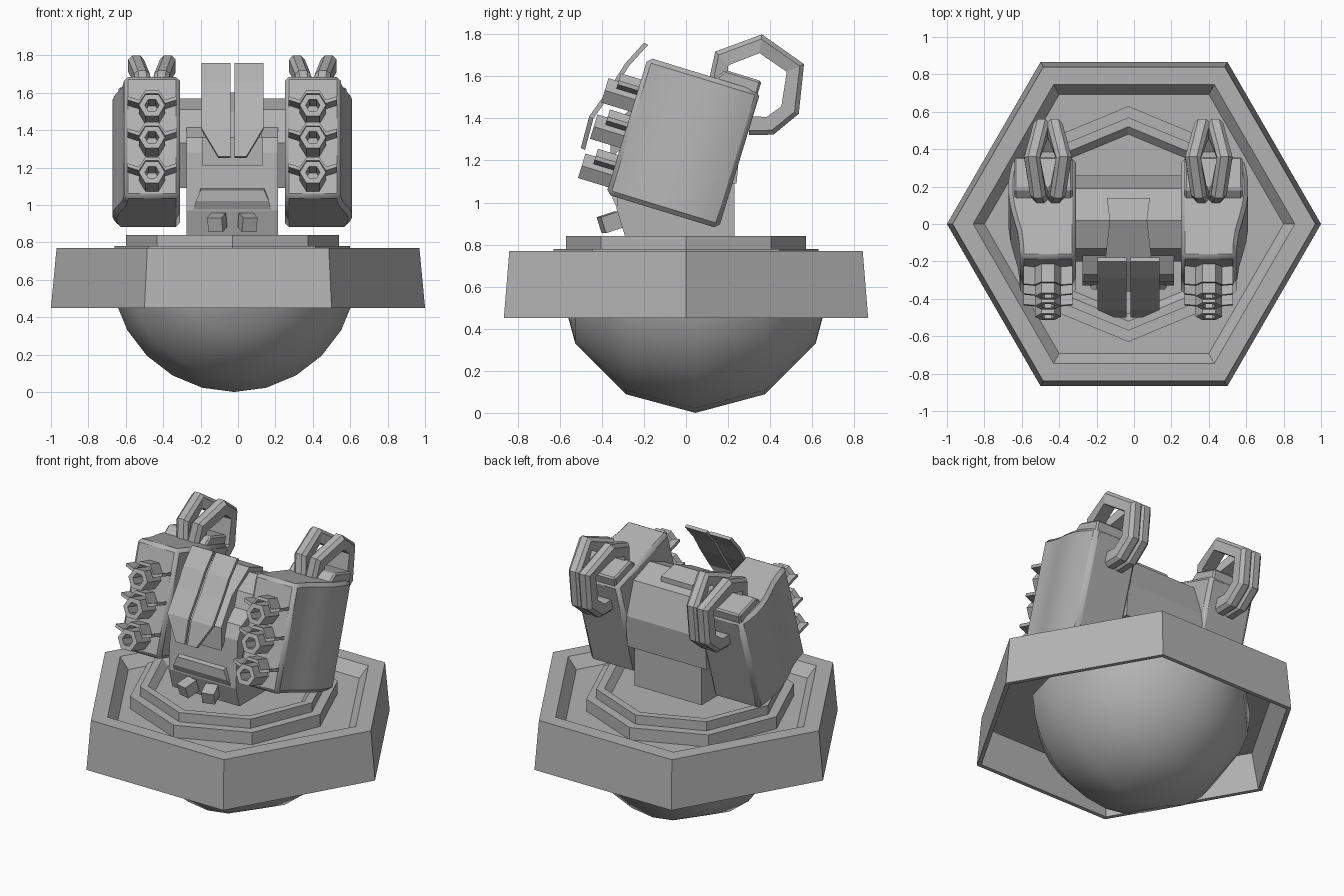
import bpy, bmesh, math
from mathutils import Vector

if "Cube" in bpy.data.objects:
    bpy.data.objects.remove(bpy.data.objects["Cube"])

CX = -0.03                                    # turret centre line
TILT = math.radians(17)
grey = bpy.data.materials.new("grey")
grey.diffuse_color = (0.45, 0.45, 0.45, 1)
grey.use_nodes = True
grey.node_tree.nodes["Principled BSDF"].inputs["Base Color"].default_value = grey.diffuse_color


def finish(name, bm, bevel=0, smooth=None):
    bmesh.ops.recalc_face_normals(bm, faces=bm.faces)
    me = bpy.data.meshes.new(name)
    bm.to_mesh(me)
    bm.free()
    me.materials.append(grey)
    ob = bpy.data.objects.new(name, me)
    bpy.context.collection.objects.link(ob)
    if bevel:
        m = ob.modifiers.new("bevel", 'BEVEL')
        m.width, m.segments, m.limit_method = bevel, 1, 'ANGLE'
        m.angle_limit = math.radians(40)
    if smooth:
        bpy.ops.object.select_all(action='DESELECT')
        ob.select_set(True)
        bpy.context.view_layer.objects.active = ob
        bpy.ops.object.shade_smooth_by_angle(angle=math.radians(smooth))
    return ob


def loft(name, rings, bevel=0, smooth=None):
    """Skin a list of equal-length rings and cap both ends."""
    bm = bmesh.new()
    vs = [[bm.verts.new(p) for p in r] for r in rings]
    n = len(rings[0])
    for a, b in zip(vs, vs[1:]):
        for i in range(n):
            j = (i + 1) % n
            bm.faces.new((a[i], a[j], b[j], b[i]))
    bm.faces.new(vs[0])
    bm.faces.new(vs[-1])
    return finish(name, bm, bevel, smooth)


def ngon(n, r, z, cx=0):
    return [(cx + r * math.cos(i * math.tau / n), r * math.sin(i * math.tau / n), z) for i in range(n)]


def slab(name, profile, half, bevel=0, cx=CX):
    """Extrude a (y, z) profile across x."""
    return loft(name, [[(cx + s * half, y, z) for y, z in profile] for s in (-1, 1)], bevel)


# ---- base ----
loft("hex_base", [ngon(6, r, z) for r, z in
     ((.92, .68), (.97, .45), (1, .45), (.97, .77), (.86, .77), (.80, .70))])
loft("turntable_skirt", [ngon(8, r, z, CX) for r, z in ((.63, .69), (.63, .78), (.57, .78))])
loft("turntable_ring", [ngon(8, r, z, CX) for r, z in
     ((.57, .77), (.57, .84), (.52, .84), (.48, .80), (.40, .80))])

# ---- dome below, poles along y ----
bm = bmesh.new()
bmesh.ops.create_uvsphere(bm, u_segments=24, v_segments=6, radius=.66)
for v in bm.verts:
    x, y, z = v.co
    v.co = (x - .02, z + .045, y + .66)
bmesh.ops.bisect_plane(bm, geom=bm.verts[:] + bm.edges[:] + bm.faces[:],
                       plane_co=(0, 0, .66), plane_no=(0, 0, 1), clear_outer=True)
finish("dome", bm, smooth=60)

# ---- central body ----
slab("torso", [(.23, .84), (.23, 1.3), (-.1, 1.45), (-.27, 1.36), (-.31, 1.28), (-.33, .97), (-.29, .84)], .245)
slab("axle_block", [(.24, 1.09), (.26, 1.3), (.19, 1.51), (.02, 1.57), (-.13, 1.51), (-.2, 1.33), (-.1, 1.09)], .29)
loft("head_band", [[(CX - w, y, z), (CX + w, y, z), (CX + w, y, z - .15), (CX - w, y, z - .15)]
                   for y, z, w in ((.14, 1.56, .115), (.02, 1.60, .10), (-.2, 1.50, .125), (-.36, 1.36, .16))])
loft("brow_ledge", [[(CX - w0, y, z0), (CX + w0, y, z0), (CX + w1, y, z1), (CX - w1, y, z1)]
                    for y, z0, w0, z1, w1 in ((-.28, 1.10, .17, .87, .24), (-.35, 1.08, .17, 1.02, .195))])
for s in (-1, 1):
    # chin studs
    c, f = Vector((CX + s * .07, -.32, .92)), Vector((s * .25, -.9, -.3)).normalized()
    side = f.cross(Vector((0, 0, 1))).normalized()
    up = side.cross(f)
    loft("chin_stud", [[c + f * t + side * a * .04 + up * b * .04 for a, b in
                        ((-1, -1), (1, -1), (1, 1), (-1, 1))] for t in (0, .09)])
    # crest plates: curved pair with tapered lower tips
    rings = []
    for y, z, xi, xo in ((-.20, 1.76, .01, .165), (-.29, 1.66, .01, .165), (-.36, 1.55, .01, .165),
                         (-.46, 1.41, .01, .165), (-.50, 1.26, .01, .075)):
        rings.append([(CX + s * xi, y, z), (CX + s * xo, y, z),
                      (CX + s * xo, y + .02, z - .01), (CX + s * xi, y + .02, z - .01)])
    loft("crest_plate", rings)


# ---- side pods, in a tilted frame: dx outward, d depth, h height ----
def pod(s, dx, d, h):
    return (CX + s * (.43 + dx), -.38 + d * math.cos(TILT) + h * math.sin(TILT),
            1.04 - d * math.sin(TILT) + h * math.cos(TILT))


SECTION = [(-.15, 0), (.15, 0), (.152, .08), (.162, .15), (.182, .22), (.20, .29),
           (.21, .36), (.21, .44), (.20, .50), (.185, .56), (-.15, .56)]
VISOR = [(-.13, 0), (-.07, -.02), (-.035, .035), (.035, .035), (.07, -.02), (.13, 0)]
HOOK = [(.15, 1.56), (.17, 1.685), (.355, 1.755), (.52, 1.64), (.495, 1.44), (.40, 1.365), (.30, 1.365)]

for s in (-1, 1):
    loft("pod_shell", [[pod(s, x, d, h) for x, d in SECTION] for h in (0, .68)], bevel=.022, smooth=25)
    loft("pod_rear_cap", [[pod(s, x, d, h) for d, h in ((.33, .6), (.33, .675), (.37, .73), (.55, .73), (.55, .6))]
                          for x in (-.13, .18)], bevel=.01)
    for h in (.47, .29, .095):
        # hollow six-sided barrel
        loft("gun_barrel", [[pod(s, r * math.cos(i * math.pi / 3), d, h + r * math.sin(i * math.pi / 3))
                             for i in range(6)] for r, d in ((.07, .02), (.07, -.15), (.038, -.15), (.038, -.03))])
        # winged visor over the barrel
        outline = [(x, z + .065) for x, z in VISOR] + [(x, z + .045) for x, z in reversed(VISOR)]
        loft("barrel_visor", [[pod(s, x, d, h + z) for x, z in outline] for d in (.02, -.10)])
    # pair of splayed hooks on the pod top
    for t in (-1, 1):
        rings = []
        for i, (y, z) in enumerate(HOOK):
            a, b = Vector(HOOK[max(i - 1, 0)]), Vector(HOOK[min(i + 1, len(HOOK) - 1)])
            tan = (b - a).normalized()
            n = Vector((-tan.y, tan.x)) * .045
            x = CX + s * .43 + t * max(.035, .085 - (1.755 - z) * .45)
            rings.append([(x + e * .042, y + k * n.x, z + k * n.y) for e, k in
                          ((-1, -1), (1, -1), (1, .5), (.5, 1), (-.5, 1), (-1, .5))])
        loft("pod_hook", rings)
